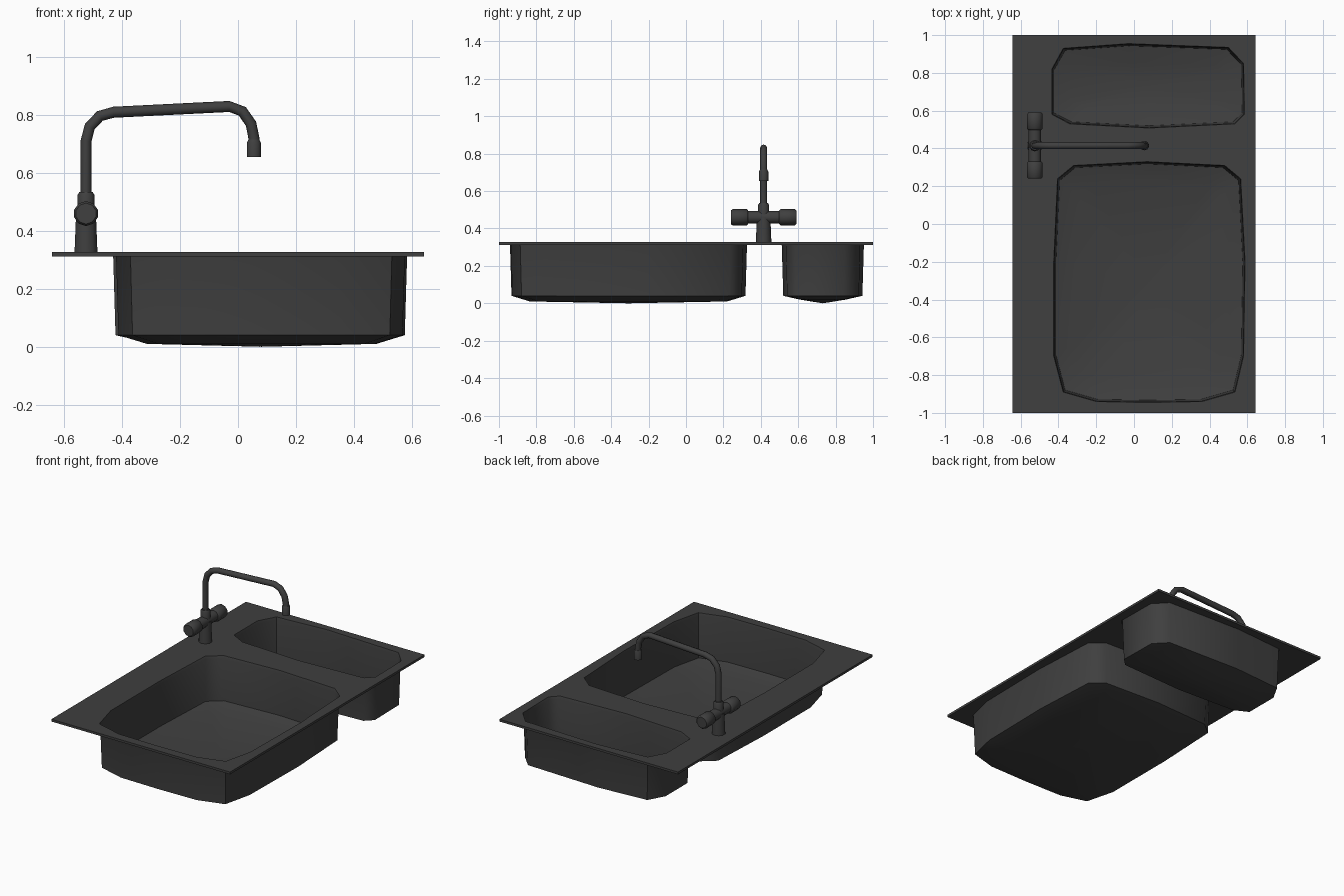
import bpy, bmesh, math
from mathutils import Vector, Matrix

if "Cube" in bpy.data.objects:
    bpy.data.objects.remove(bpy.data.objects["Cube"])

steel = bpy.data.materials.new("dark_steel")
steel.use_nodes = True
COLOUR = (0.05, 0.05, 0.05, 1)
steel.diffuse_color = COLOUR
steel.node_tree.nodes["Principled BSDF"].inputs["Base Color"].default_value = COLOUR

TOP = 0.327
TAP = Vector((-0.525, 0.415, 0))

# Basin openings, seen from above
LARGE = [(-0.32, 0.31), (0.07, 0.33), (0.48, 0.31), (0.565, 0.24), (0.588, -0.2),
         (0.58, -0.7), (0.535, -0.89), (0.36, -0.94), (0.07, -0.945), (-0.2, -0.94),
         (-0.375, -0.89), (-0.425, -0.7), (-0.425, -0.2), (-0.405, 0.24)]
SMALL = [(-0.435, 0.82), (-0.375, 0.93), (-0.03, 0.955), (0.5, 0.935), (0.58, 0.85),
         (0.585, 0.58), (0.535, 0.53), (0.08, 0.508), (-0.34, 0.53), (-0.435, 0.58)]
OUTER = [(-0.643, -1), (0.643, -1), (0.643, 1), (-0.643, 1)]


def finish(bm, name, smooth=False):
    bmesh.ops.recalc_face_normals(bm, faces=bm.faces)
    mesh = bpy.data.meshes.new(name)
    bm.to_mesh(mesh)
    bm.free()
    ob = bpy.data.objects.new(name, mesh)
    bpy.context.collection.objects.link(ob)
    mesh.materials.append(steel)
    if smooth:
        bpy.ops.object.select_all(action='DESELECT')
        ob.select_set(True)
        bpy.context.view_layer.objects.active = ob
        bpy.ops.object.shade_smooth_by_angle(angle=math.radians(50))
    return ob


def inset(points, dist):
    """Move an outline towards its middle by a distance on each axis."""
    xs, ys = zip(*points)
    cx, cy = (min(xs) + max(xs)) / 2, (min(ys) + max(ys)) / 2
    sx = 1 - 2 * dist / (max(xs) - min(xs))
    sy = 1 - 2 * dist / (max(ys) - min(ys))
    return [(cx + (x - cx) * sx, cy + (y - cy) * sy) for x, y in points], (cx, cy)


def basin(name, outline, levels):
    bm = bmesh.new()
    rings = []
    for dist, z in levels:
        pts, centre = inset(outline, dist)
        rings.append([bm.verts.new((x, y, z)) for x, y in pts])
    n = len(outline)
    for a, b in zip(rings, rings[1:]):
        for i in range(n):
            j = (i + 1) % n
            bm.faces.new((a[i], a[j], b[j], b[i]))
    # Shallow dished floor
    drain = bm.verts.new((*centre, 0))
    for i in range(n):
        bm.faces.new((rings[-1][i], rings[-1][(i + 1) % n], drain))
    return finish(bm, name, True)


def turned(name, profile, base, axis='Z', sides=10):
    """Stack of polygon rings, each given as (distance along axis, radius)."""
    bm = bmesh.new()
    rings = []
    for d, r in profile:
        ring = []
        for i in range(sides):
            a = math.tau * (i + 0.5) / sides
            ring.append(bm.verts.new((r * math.cos(a), r * math.sin(a), d)))
        rings.append(ring)
    for a, b in zip(rings, rings[1:]):
        for i in range(sides):
            j = (i + 1) % sides
            bm.faces.new((a[i], a[j], b[j], b[i]))
    bm.faces.new(rings[0])
    bm.faces.new(rings[-1])
    if axis == 'Y':
        bm.transform(Matrix.Rotation(-math.pi / 2, 4, 'X'))
    bm.transform(Matrix.Translation(base))
    return finish(bm, name, True)


# Worktop plate with two openings
bm = bmesh.new()
for loop in (OUTER, LARGE, SMALL):
    vs = [bm.verts.new((x, y, TOP)) for x, y in loop]
    for i in range(len(vs)):
        bm.edges.new((vs[i], vs[(i + 1) % len(vs)]))
bmesh.ops.triangle_fill(bm, use_beauty=True, use_dissolve=False, edges=bm.edges[:],
                        normal=(0, 0, 1))
lower = bmesh.ops.extrude_face_region(bm, geom=bm.faces[:])
bmesh.ops.translate(bm, vec=(0, 0, -0.015),
                    verts=[v for v in lower["geom"] if isinstance(v, bmesh.types.BMVert)])
finish(bm, "sink_top")

# Basins
basin("large_basin", LARGE, [(0, TOP), (0.004, 0.31), (0.012, 0.04), (0.11, 0.01)])
basin("small_basin", SMALL, [(0, TOP), (0.004, 0.31), (0.012, 0.04), (0.1, 0.02)])

# Tap body, collar and cross bar
turned("tap_pillar", [(TOP - 0.01, 0.042), (0.46, 0.036)], TAP)
turned("tap_collar", [(0.46, 0.03), (0.525, 0.03), (0.535, 0.024)], TAP)
hub = TAP + Vector((0, 0, 0.46))
turned("tap_cross_bar", [(-0.1, 0.034), (0.1, 0.034)], hub, 'Y')
for name, s in (("front_handle", -1), ("back_handle", 1)):
    turned(name, [(s * 0.083, 0.036), (s * 0.09, 0.043), (s * 0.167, 0.043),
                  (s * 0.175, 0.036)], hub, 'Y')

# Bent spout
PATH = [(-0.525, 0.5), (-0.525, 0.71), (-0.512, 0.76), (-0.477, 0.797), (-0.43, 0.81),
        (-0.03, 0.83), (0.015, 0.813), (0.045, 0.77), (0.055, 0.72), (0.055, 0.69)]
bm = bmesh.new()
rings = []
for k, (x, z) in enumerate(PATH):
    p = Vector((x, TAP.y, z))
    a = Vector(PATH[max(k - 1, 0)])
    b = Vector(PATH[min(k + 1, len(PATH) - 1)])
    t = (b - a).normalized()
    side = Vector((-t.y, 0, t.x))
    rings.append([bm.verts.new(p + 0.019 * (math.cos(q) * side + math.sin(q) * Vector((0, 1, 0))))
                  for q in (math.tau * i / 8 for i in range(8))])
for a, b in zip(rings, rings[1:]):
    for i in range(8):
        j = (i + 1) % 8
        bm.faces.new((a[i], a[j], b[j], b[i]))
finish(bm, "spout", True)
turned("spout_nozzle", [(0.655, 0.025), (0.705, 0.025), (0.715, 0.02)],
       Vector((0.055, TAP.y, 0)))
